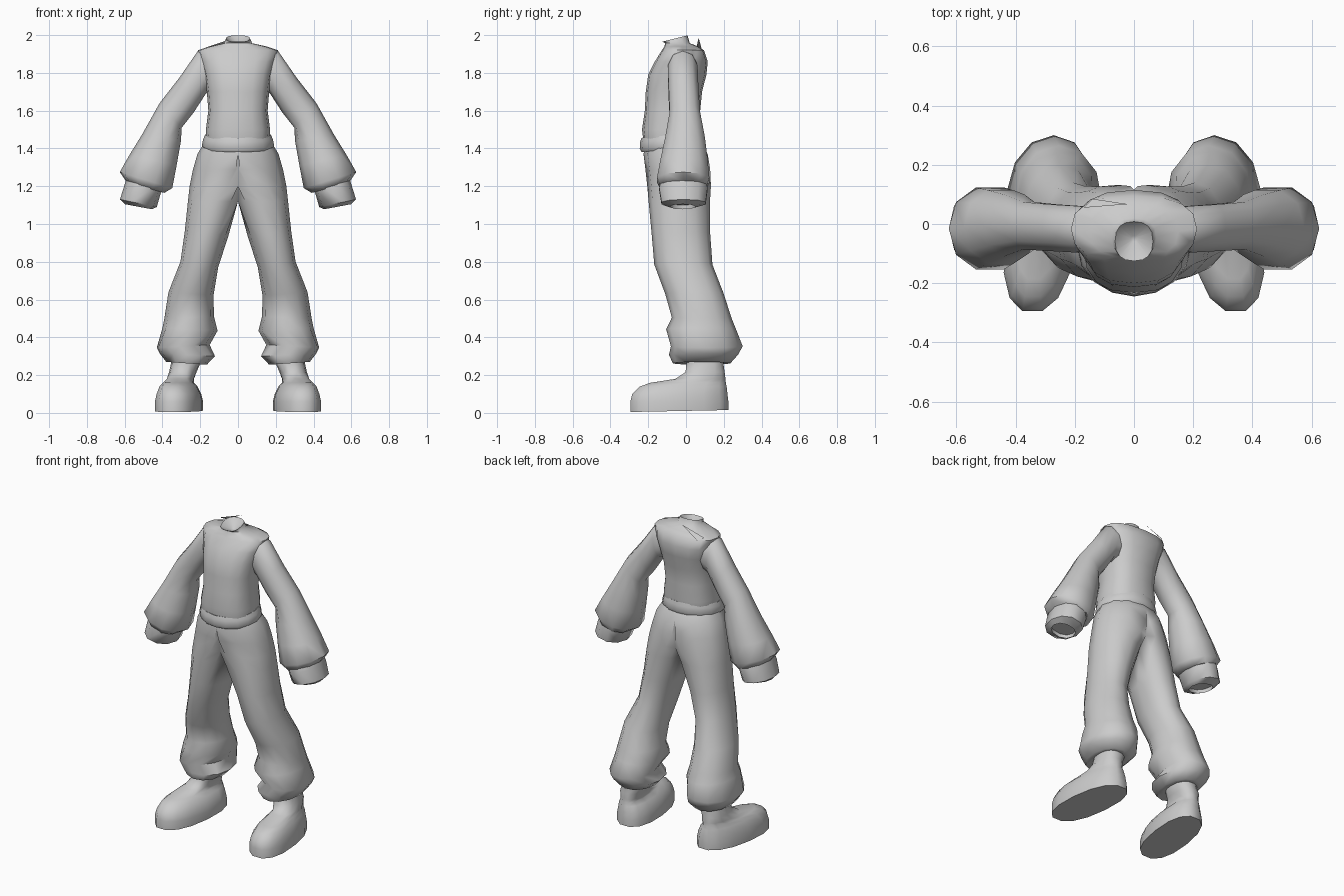
import bpy, bmesh
from math import cos, sin, pi, radians


def spow(v, p):
    return (1 if v >= 0 else -1) * abs(v) ** p


def loft(name, rings, n=12, p=1.0, mirror=False, clamp=False, caps=(True, True)):
    """Skin elliptical rings: (x_in, z_in, x_out, z_out, y_min, y_max, z_slope, x_slope)."""
    bm = bmesh.new()
    loops = []
    for r in rings:
        xi, zi, xo, zo, y0, y1, sz, sx = (tuple(r) + (0, 0))[:8]
        loop = []
        for i in range(n):
            a = 2 * pi * i / n
            c, s = spow(cos(a), p), spow(sin(a), p)
            dy = s * (y1 - y0) / 2
            x = (xi + xo) / 2 + c * (xo - xi) / 2 + sx * dy
            z = (zi + zo) / 2 + c * (zo - zi) / 2 + sz * dy
            loop.append(bm.verts.new((max(x, 0) if clamp else x, (y0 + y1) / 2 + dy, z)))
        loops.append(loop)
    for a, b in zip(loops, loops[1:]):
        for i in range(n):
            j = (i + 1) % n
            bm.faces.new((a[i], a[j], b[j], b[i]))
    if caps[0]:
        bm.faces.new(loops[0])
    if caps[1]:
        bm.faces.new(loops[-1])
    bmesh.ops.recalc_face_normals(bm, faces=bm.faces)
    if clamp:  # open the seam where the two halves meet
        inner = [f for f in bm.faces if all(v.co.x < 1e-4 for v in f.verts)]
        bmesh.ops.delete(bm, geom=inner, context='FACES')
    me = bpy.data.meshes.new(name)
    bm.to_mesh(me)
    bm.free()
    ob = bpy.data.objects.new(name, me)
    bpy.context.collection.objects.link(ob)
    bpy.ops.object.select_all(action='DESELECT')
    ob.select_set(True)
    bpy.context.view_layer.objects.active = ob
    bpy.ops.object.shade_smooth_by_angle(angle=radians(60))
    if mirror:
        ob.modifiers.new("mirror", 'MIRROR').merge_threshold = 0.001
    return ob


def level(z, w, y0, y1, slope=0):
    """Ring centred on x = 0."""
    return (-w, z, w, z, y0, y1, slope)


# Sweater body with collar and sunken neck opening
loft("sweater_body", [
    level(1.45, .168, -.225, .075, .1), level(1.50, .17, -.233, .08),
    level(1.60, .157, -.218, .075), level(1.70, .165, -.213, .085),
    level(1.79, .178, -.20, .108), level(1.86, .198, -.165, .115),
    level(1.92, .213, -.128, .095), level(1.94, .15, -.115, .065),
    level(1.957, .075, -.11, .02), level(1.982, .064, -.125, .008, .25),
    level(1.94, .01, -.06, -.04)], n=16, p=.8)

# Rolled sweater hem, lower at the front
loft("sweater_hem", [
    level(1.465, .16, -.22, .07, .1), level(1.472, .175, -.236, .085, .1),
    level(1.45, .184, -.243, .09, .1), level(1.415, .192, -.245, .095, .1),
    level(1.397, .182, -.235, .085, .1), level(1.40, .16, -.21, .065, .1)], n=16)

# Sleeves: narrow upper arm, ballooning forearm
loft("sleeve", [
    (.13, 1.71, .15, 1.925, -.09, .06), (.17, 1.69, .213, 1.915, -.10, .065),
    (.235, 1.59, .31, 1.775, -.095, .07), (.298, 1.51, .415, 1.64, -.09, .078),
    (.302, 1.44, .51, 1.47, -.115, .105), (.325, 1.31, .575, 1.365, -.14, .12),
    (.348, 1.19, .626, 1.275, -.16, .13), (.39, 1.165, .588, 1.22, -.14, .115)],
    n=10, p=.92, mirror=True)

# Sleeve cuffs, turned inward at the end
loft("sleeve_cuff", [
    (.39, 1.19, .59, 1.245, -.138, .11), (.41, 1.16, .60, 1.21, -.148, .12),
    (.43, 1.09, .625, 1.13, -.135, .11), (.455, 1.078, .60, 1.105, -.085, .05),
    (.455, 1.10, .60, 1.13, -.085, .05)], n=10, p=.92, mirror=True)

# Trousers: each half starts as half of the hips, then becomes a leg
loft("trouser_leg", [
    (-.185, 1.42, .185, 1.42, -.215, .085), (-.215, 1.37, .215, 1.37, -.225, .115),
    (-.215, 1.29, .238, 1.29, -.215, .128), (-.15, 1.20, .256, 1.20, -.205, .132),
    (-.035, 1.12, .265, 1.12, -.198, .127), (.05, .94, .282, .96, -.182, .128),
    (.105, .77, .305, .80, -.168, .14), (.13, .62, .368, .64, -.11, .20),
    (.127, .51, .39, .50, -.075, .24), (.108, .435, .40, .45, -.105, .265),
    (.15, .36, .43, .345, -.08, .30, 0, -.1), (.122, .30, .415, .315, -.09, .275),
    (.165, .255, .38, .27, -.07, .235), (.20, .26, .35, .27, -.03, .205)],
    n=12, p=.95, mirror=True, clamp=True, caps=(False, True))

# Shoes: long rounded toe, ankle rising into the trousers
t = -.12
loft("shoe", [
    (.19, .01, .435, .01, -.30, .23, .02, t), (.19, .06, .435, .06, -.30, .23, 0, t),
    (.20, .10, .425, .10, -.29, .225, 0, t), (.22, .14, .41, .14, -.25, .22, 0, t),
    (.24, .16, .39, .16, -.19, .215, 0, t), (.235, .18, .375, .18, -.06, .212, 0, t),
    (.22, .215, .365, .215, -.005, .207), (.20, .26, .355, .26, 0, .20),
    (.205, .30, .35, .30, .01, .20)], n=14, p=.85, mirror=True)

# Small loose flap of cloth behind the collar
me = bpy.data.meshes.new("collar_flap")
me.from_pydata([(-.17, .055, 1.935), (-.14, .085, 1.92), (-.02, .067, 1.985)], [], [(0, 1, 2)])
bpy.context.collection.objects.link(bpy.data.objects.new("collar_flap", me))
